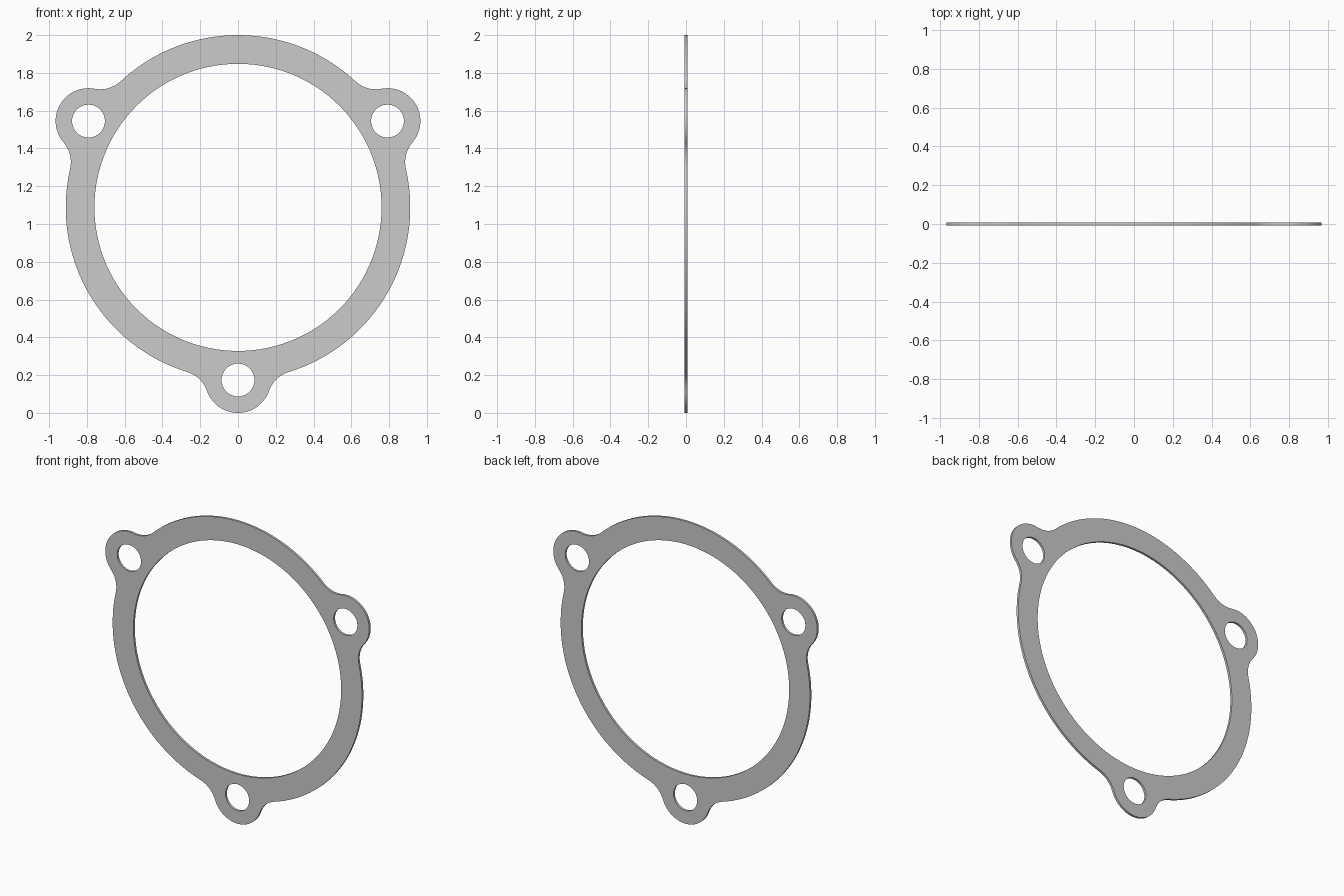
import bpy, bmesh
from math import sin, cos, acos, pi, radians

if "Cube" in bpy.data.objects:
    bpy.data.objects.remove(bpy.data.objects["Cube"])

CZ = 1.088                     # ring centre height
R_OUT, R_IN = 0.912, 0.76      # ring radii
D, R_LUG, R_HOLE = 0.914, 0.174, 0.087
R_FIL = 0.16                   # fillet between ring and lug
THICK = 0.015


def polar(r, a):
    return r * cos(a), CZ + r * sin(a)


def arc(c, r, a0, a1, n):
    return [(c[0] + r * cos(a0 + (a1 - a0) * i / n),
             c[1] + r * sin(a0 + (a1 - a0) * i / n)) for i in range(n)]


# Fillet tangency angles
a, b = R_OUT + R_FIL, R_LUG + R_FIL
t = acos((a * a + D * D - b * b) / (2 * a * D))
g = acos((a * a + b * b - D * D) / (2 * a * b))

# Outer outline with three filleted lugs, plus the bolt holes
outline, loops = [], []
for k in range(3):
    A = radians(30 + 120 * k)
    lug = polar(D, A)
    outline += arc(polar(a, A - t), R_FIL, A - t + pi, A - t + pi - g, 10)
    outline += arc(lug, R_LUG, A - t - g, A + t + g, 28)
    outline += arc(polar(a, A + t), R_FIL, A + t + pi + g, A + t + pi, 10)
    outline += arc((0, CZ), R_OUT, A + t, A + radians(120) - t, 36)
    loops.append(arc(lug, R_HOLE, 0, 2 * pi, 40))
loops += [outline, arc((0, CZ), R_IN, 0, 2 * pi, 120)]

# Flat filled curve, extruded to a thin plate
curve = bpy.data.curves.new("flange_gasket", 'CURVE')
curve.dimensions = '2D'
curve.fill_mode = 'BOTH'
curve.extrude = THICK / 2
for pts in loops:
    s = curve.splines.new('POLY')
    s.points.add(len(pts) - 1)
    for p, (x, z) in zip(s.points, pts):
        p.co = (x, z, 0, 1)
    s.use_cyclic_u = True
ob = bpy.data.objects.new("flange_gasket", curve)
bpy.context.collection.objects.link(ob)
ob.rotation_euler.x = pi / 2
bpy.context.view_layer.objects.active = ob
ob.select_set(True)
bpy.ops.object.convert(target='MESH')
ob = bpy.context.object
bpy.ops.object.transform_apply(location=False, rotation=True, scale=False)

# Weld caps to walls and shade the rims smooth
bm = bmesh.new()
bm.from_mesh(ob.data)
bmesh.ops.remove_doubles(bm, verts=bm.verts, dist=1e-5)
bmesh.ops.recalc_face_normals(bm, faces=bm.faces)
bm.to_mesh(ob.data)
bm.free()
bpy.ops.object.shade_smooth_by_angle(angle=radians(30))
